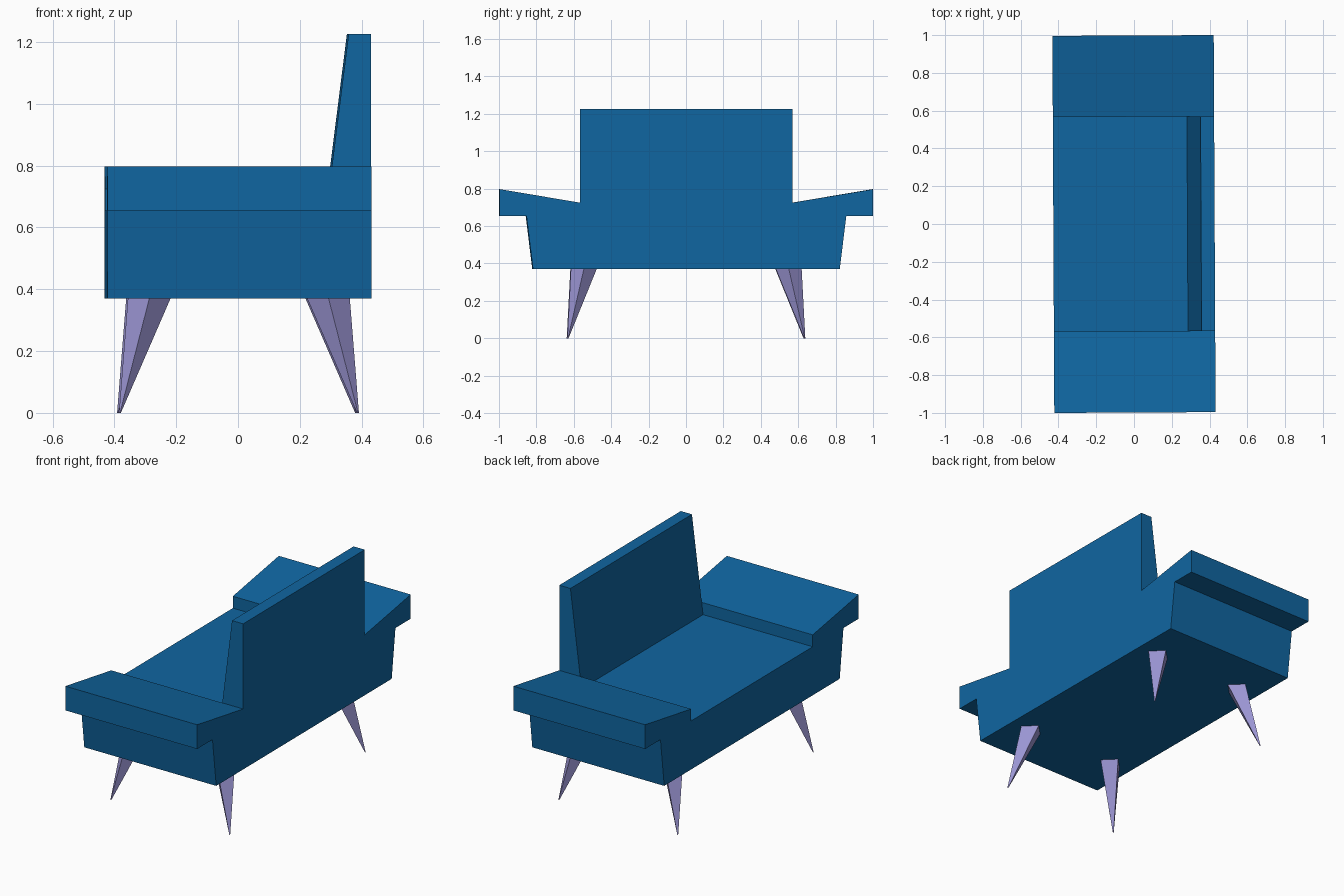
import bpy
import bmesh
from mathutils import Vector

if "Cube" in bpy.data.objects:
    bpy.data.objects.remove(bpy.data.objects["Cube"])

YAW = 0.005        # the whole sofa is turned very slightly
DEPTH = 0.427      # half depth of the body
BASE, SEAT = 0.37, 0.655


def material(name, colour):
    mat = bpy.data.materials.new(name)
    mat.use_nodes = True
    mat.diffuse_color = colour
    mat.node_tree.nodes["Principled BSDF"].inputs["Base Color"].default_value = colour
    return mat


blue = material("blue upholstery", (0.005, 0.132, 0.355, 1))
lilac = material("lilac leg", (0.326, 0.301, 0.651, 1))


def loft(name, start, end, mat):
    """Solid between two matching outlines."""
    bm = bmesh.new()
    a = [bm.verts.new(p) for p in start]
    b = [bm.verts.new(p) for p in end]
    bm.faces.new(a)
    bm.faces.new(b)
    for i in range(len(a)):
        j = (i + 1) % len(a)
        bm.faces.new((a[i], a[j], b[j], b[i]))
    bmesh.ops.recalc_face_normals(bm, faces=bm.faces)
    mesh = bpy.data.meshes.new(name)
    bm.to_mesh(mesh)
    bm.free()
    mesh.materials.append(mat)
    obj = bpy.data.objects.new(name, mesh)
    obj.rotation_euler.z = YAW
    bpy.context.collection.objects.link(obj)
    return obj


# Seat and flared arms: one mirrored profile swept from front to back
half = [(0.82, BASE), (0.855, SEAT), (0.998, SEAT), (0.998, 0.797),
        (0.568, 0.725), (0.568, SEAT)]
profile = half + [(-y, z) for y, z in reversed(half)]
loft("seat_and_arms", [(-DEPTH, y, z) for y, z in profile],
     [(DEPTH, y, z) for y, z in profile], blue)

# Backrest: a wedge that leans back between the arms
wedge = [(0.283, SEAT), (DEPTH, SEAT), (DEPTH, 1.225), (0.355, 1.225)]
loft("backrest", [(x, -0.568, z) for x, z in wedge],
     [(x, 0.568, z) for x, z in wedge], blue)

# Legs: splayed four-sided spikes
R, TIP = 0.069, 0.003
for sx, xname in ((-1, "seat_side"), (1, "back_side")):
    for sy, yname in ((-1, "near"), (1, "far")):
        top = Vector((sx * 0.29, sy * 0.548, BASE))
        tip = Vector((sx * 0.385, sy * 0.633, 0))
        ring = [Vector(d) for d in ((1, 0, 0), (0, 1, 0), (-1, 0, 0), (0, -1, 0))]
        loft(f"leg_{xname}_{yname}", [top + d * R for d in ring],
             [tip + d * TIP for d in ring], lilac)
